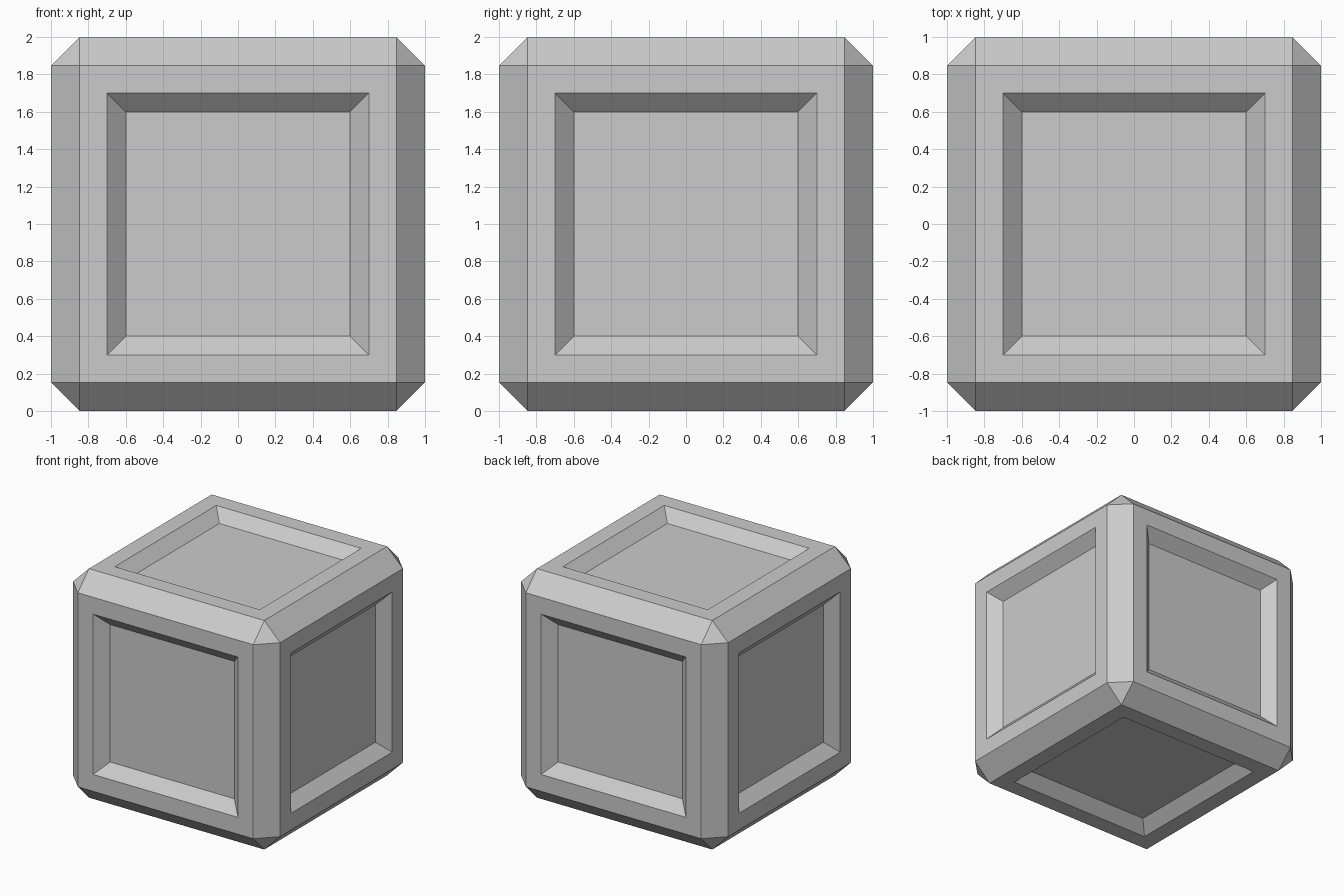
import bpy, bmesh

if "Cube" in bpy.data.objects:
    bpy.data.objects.remove(bpy.data.objects["Cube"])

CHAMFER = 0.153       # width cut from every cube edge
PANEL = 0.70          # half size of the recess opening
SLOPE, DEPTH = 0.10, 0.093

# Chamfered cube body
bm = bmesh.new()
bmesh.ops.create_cube(bm, size=2)
bmesh.ops.translate(bm, verts=bm.verts, vec=(0, 0, 1))
bmesh.ops.bevel(bm, geom=bm.edges[:], offset=CHAMFER, offset_type='OFFSET',
                segments=1, affect='EDGES', profile=0.5)

# Recessed panel with sloped walls on each of the six large sides
bm.normal_update()
sides = [f for f in bm.faces if f.calc_area() > 1.5]
bmesh.ops.inset_individual(bm, faces=sides, thickness=1 - CHAMFER - PANEL,
                           use_even_offset=True)
bmesh.ops.inset_individual(bm, faces=sides, thickness=SLOPE,
                           use_even_offset=True)
for f in sides:
    bmesh.ops.translate(bm, verts=f.verts[:], vec=f.normal * -DEPTH)

mesh = bpy.data.meshes.new("panelled_cube")
bm.to_mesh(mesh)
bm.free()
bpy.context.collection.objects.link(bpy.data.objects.new("panelled_cube", mesh))
